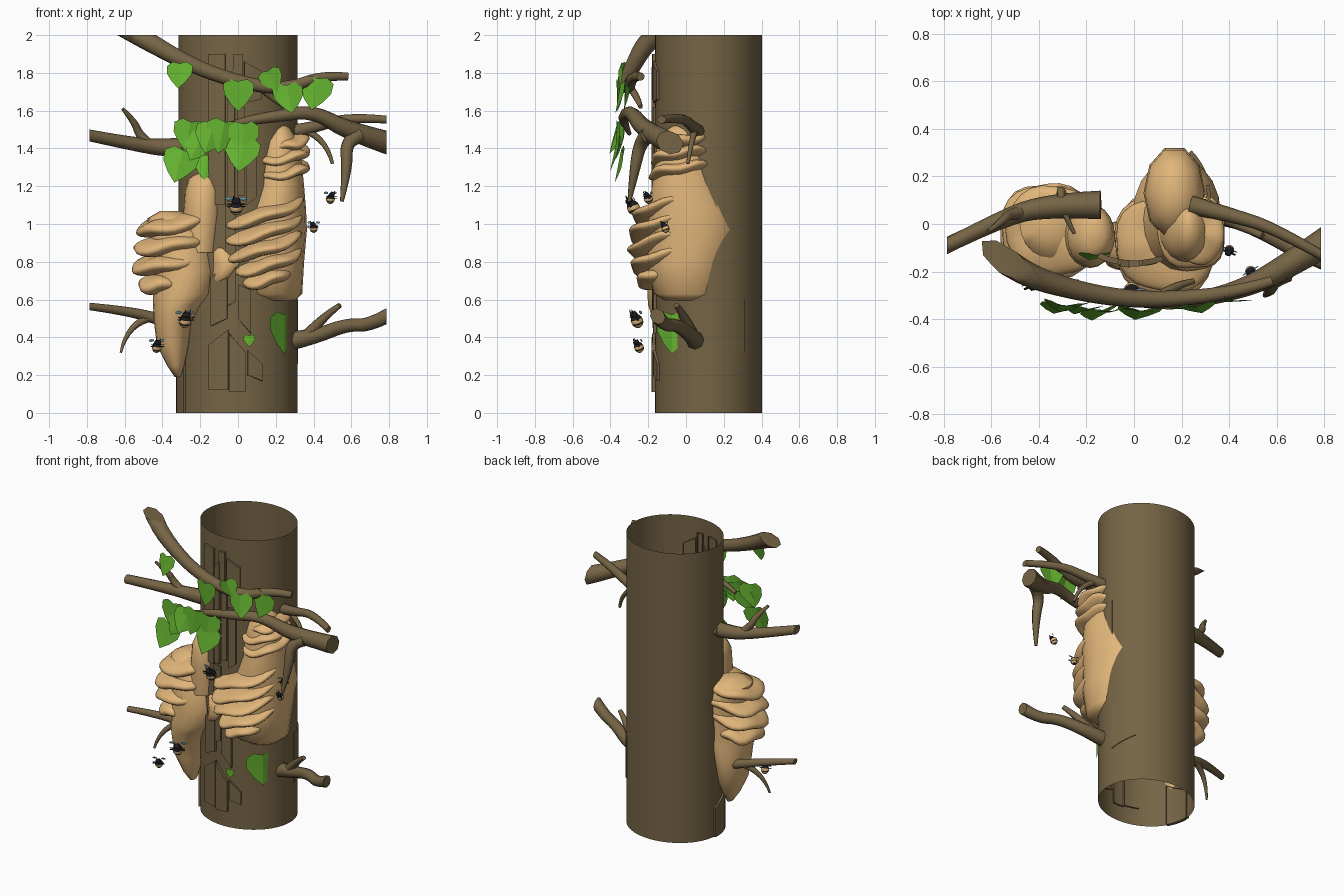
import bpy, bmesh, math, random
from mathutils import Matrix, Vector, Euler

random.seed(4)
if "Cube" in bpy.data.objects:
    bpy.data.objects.remove(bpy.data.objects["Cube"])


def material(name, r, g, b):
    m = bpy.data.materials.new(name)
    m.use_nodes = True
    m.diffuse_color = (r, g, b, 1)
    m.node_tree.nodes["Principled BSDF"].inputs["Base Color"].default_value = (r, g, b, 1)
    return m


BARK = material("bark brown", .18, .128, .06)
HIVE = material("hive tan", .75, .465, .195)
LEAF = material("leaf green", .13, .45, .03)
BLACK = material("bee black", .012, .012, .014)
WING = material("wing blue", .2, .42, .52)


def finish(name, bm, mats, angle=40, fix=True):
    if fix:
        bmesh.ops.recalc_face_normals(bm, faces=bm.faces)
    mesh = bpy.data.meshes.new(name)
    bm.to_mesh(mesh)
    bm.free()
    ob = bpy.data.objects.new(name, mesh)
    bpy.context.collection.objects.link(ob)
    for m in mats:
        mesh.materials.append(m)
    bpy.ops.object.select_all(action='DESELECT')
    ob.select_set(True)
    bpy.context.view_layer.objects.active = ob
    bpy.ops.object.shade_smooth_by_angle(angle=math.radians(angle))


def skin(bm, rings, closed=True):
    """Bridge consecutive rows of vertices with quads."""
    for a, b in zip(rings, rings[1:]):
        n = len(a)
        for i in range(n if closed else n - 1):
            j = (i + 1) % n
            bm.faces.new((a[i], a[j], b[j], b[i]))


# Hollow trunk
def on_trunk(deg, z, out=0):
    a = math.radians(deg)
    return Vector(((.316 + out) * math.sin(a), .12 - (.283 + out) * math.cos(a), z))


bm = bmesh.new()
skin(bm, [[bm.verts.new(on_trunk(i * 7.5, z)) for i in range(48)] for z in (0, 1, 2)])
finish("trunk", bm, [BARK])


# Raised bark plates: start angle, end angle, bottom, top, bottom slant, top slant, height
def bark_plate(a0, a1, z0, z1, s0, s1, out):
    bm = bmesh.new()
    cols = max(2, int((a1 - a0) / 6))
    rows = []
    for i in range(cols + 1):
        t = i / cols
        a, lo, hi = a0 + (a1 - a0) * t, z0 + s0 * t, z1 + s1 * t
        rows.append([bm.verts.new(on_trunk(a, z, o)) for z, o in
                     ((lo, -.01), (lo, out), (hi, out), (hi, -.01))])
    skin(bm, rows, closed=False)
    bm.faces.new(rows[0])
    bm.faces.new(rows[-1])
    finish("bark_plate", bm, [BARK], 30)


for p in ((-28, -9, .12, .36, 0, .08, .016), (-26, -10, .46, .72, .04, .06, .014),
          (-8, 7, .11, .42, 0, -.1, .02), (9, 23, .2, .33, -.03, -.07, .014),
          (0, 12, .5, .68, -.08, -.03, .016), (-12, -2, .56, 1.1, .03, 0, .012),
          (-28, -12, 1.1, 1.9, 0, 0, .014), (-10, -3, 1.12, 1.78, 0, .05, .02),
          (-1, 6, 1.15, 1.62, 0, 0, .014), (8, 17, 1.1, 1.52, .04, 0, .016),
          (-4, 4, 1.66, 1.9, 0, 0, .016), (6, 22, 1.64, 1.86, .02, -.05, .014),
          (-95, -62, 0, .2, 0, .08, .012), (74, 99, .9, 1.33, 0, 0, .005),
          (98, 131, .26, .6, .06, 0, .005)):
    bark_plate(*p)


# Hive bodies lofted through elliptical sections (x, y, z, rx, ry)
def loft(name, sections, seg=20):
    bm = bmesh.new()
    rings = []
    for x, y, z, rx, ry in sections:
        rings.append([bm.verts.new((x + rx * math.cos(a), y + ry * math.sin(a), z))
                      for a in (math.tau * i / seg for i in range(seg))])
    skin(bm, rings)
    bm.faces.new(rings[0])
    bm.faces.new(rings[-1])
    finish(name, bm, [HIVE], 60)


loft("right_hive_body", [
    (.2, .02, .595, .1, .13), (.18, .01, .63, .16, .18), (.17, .01, .8, .18, .22),
    (.18, .04, .97, .185, .24), (.2, .02, 1.08, .16, .22), (.22, 0, 1.2, .13, .18),
    (.22, -.02, 1.35, .115, .14), (.23, -.03, 1.44, .09, .12), (.23, -.02, 1.5, .05, .08),
    (.23, -.01, 1.53, .02, .04)])
loft("right_hive_core", [
    (.17, .1, 1.05, .1, .16), (.17, .13, 1.25, .13, .2), (.17, .13, 1.4, .125, .19),
    (.17, .13, 1.48, .09, .13), (.17, .13, 1.51, .03, .05)], 10)
loft("left_hive_body", [
    (-.32, -.03, .19, .015, .03), (-.33, -.03, .25, .045, .07), (-.345, -.02, .36, .085, .12),
    (-.345, -.02, .48, .1, .15), (-.32, -.03, .57, .13, .17), (-.29, -.03, .63, .16, .175),
    (-.28, -.03, .75, .165, .175), (-.31, -.01, .95, .16, .17), (-.35, 0, 1.03, .13, .14),
    (-.36, 0, 1.07, .05, .06)])
loft("upper_hive_lobe", [
    (-.2, -.04, .85, .1, .13), (-.185, -.05, 1.05, .105, .135), (-.18, -.05, 1.18, .1, .13),
    (-.175, -.04, 1.24, .085, .11), (-.165, -.04, 1.28, .04, .06)])
loft("hive_bridge", [
    (-.13, -.08, .66, .02, .04), (-.08, -.09, .72, .06, .1), (-.05, -.09, .79, .09, .105),
    (-.08, -.09, .85, .06, .09), (-.1, -.08, .9, .02, .04)], 12)


# Wavy hive layers: flattened, tilted lobes with full rims
def layer(name, pos, size, tilt, pitch):
    bm = bmesh.new()
    bmesh.ops.create_uvsphere(bm, u_segments=28, v_segments=12, radius=1)
    phase = random.uniform(0, 6)
    for v in bm.verts:
        a = math.atan2(v.co.y, v.co.x)
        r = math.hypot(v.co.x, v.co.y)
        k = (1 + .06 * math.sin(2 * a) ** 2 + .03 * r * math.sin(5 * a + phase)) / max(r, .05) ** .25
        v.co = Vector((v.co.x * k * size[0], v.co.y * k * size[1],
                       v.co.z * size[2] + .01 * r * math.sin(4 * a + phase)))
    turn = Euler((math.radians(pitch), -math.radians(tilt), 0)).to_matrix().to_4x4()
    bm.transform(Matrix.Translation(pos) @ turn)
    finish(name, bm, [HIVE], 60)


for z, x, rx, ry in ((1.06, .135, .22, .2), (.97, .13, .22, .22), (.885, .135, .21, .225),
                     (.8, .155, .19, .21), (.72, .15, .14, .18)):
    layer("right_hive_layer", (x, -.085, z), (rx, ry, .042), 17, 8)
for z, x, rx, ry in ((1.43, .27, .11, .14), (1.36, .24, .145, .16), (1.28, .245, .14, .17)):
    layer("upper_hive_layer", (x, -.03, z), (rx, ry, .036), 11, 8)
for z, x, rx, ry in ((1, -.34, .2, .19), (.9, -.355, .205, .2),
                     (.8, -.365, .2, .195), (.69, -.41, .12, .17)):
    layer("left_hive_layer", (x, -.03, z), (rx, ry, .05), 11, 6)


# Branches: tapered curves (x, y, z, radius) trimmed flat at the model's limits
def branch(name, *paths):
    cu = bpy.data.curves.new(name, 'CURVE')
    cu.dimensions = '3D'
    cu.bevel_depth = 1
    cu.bevel_resolution = 2
    cu.use_fill_caps = True
    for path in paths:
        s = cu.splines.new('NURBS')
        s.points.add(len(path) - 1)
        for p, (x, y, z, r) in zip(s.points, path):
            p.co, p.radius = (x, y, z, 1), r
        s.order_u, s.use_endpoint_u, s.resolution_u = 3, True, 4
    ob = bpy.data.objects.new(name, cu)
    bpy.context.collection.objects.link(ob)
    mesh = bpy.data.meshes.new_from_object(ob.evaluated_get(bpy.context.evaluated_depsgraph_get()))
    bpy.data.objects.remove(ob)
    bm = bmesh.new()
    bm.from_mesh(mesh)
    bpy.data.meshes.remove(mesh)
    bmesh.ops.remove_doubles(bm, verts=bm.verts, dist=.0001)
    for co, no in (((.785, 0, 0), (1, 0, 0)), ((-.785, 0, 0), (-1, 0, 0)), ((0, 0, 2), (0, 0, 1))):
        cut = bmesh.ops.bisect_plane(bm, geom=bm.verts[:] + bm.edges[:] + bm.faces[:],
                                     plane_co=co, plane_no=no, clear_outer=True)
        edges = [e for e in cut["geom_cut"] if isinstance(e, bmesh.types.BMEdge)]
        if edges:
            bmesh.ops.holes_fill(bm, edges=edges)
    finish(name, bm, [BARK], 50)


branch("top_branch",
       [(-.63, -.08, 2.06, .06), (-.5, -.2, 1.98, .055), (-.25, -.28, 1.84, .042),
        (0, -.32, 1.75, .038), (.25, -.31, 1.71, .034), (.45, -.28, 1.79, .028), (.58, -.24, 1.78, .022)],
       [(.1, -.31, 1.74, .02), (.16, -.26, 1.68, .02), (.25, -.24, 1.62, .012)])
branch("front_branch",
       [(-.17, -.3, 1.48, .012), (0, -.33, 1.54, .022), (.2, -.33, 1.57, .032),
        (.4, -.29, 1.6, .036), (.58, -.22, 1.49, .05), (.86, -.04, 1.41, .065)],
       [(.64, -.2, 1.47, .045), (.57, -.24, 1.44, .035), (.58, -.27, 1.3, .03), (.55, -.3, 1.12, .01)])
branch("right_branch",
       [(.24, .08, 1.48, .04), (.4, .04, 1.51, .03), (.6, -.02, 1.57, .025), (.82, -.15, 1.55, .02)],
       [(.35, .05, 1.5, .02), (.47, .03, 1.45, .015), (.5, .01, 1.32, .009)])
branch("left_branch",
       [(-.14, .08, 1.41, .06), (-.35, .08, 1.4, .05), (-.55, .03, 1.42, .035), (-.84, -.12, 1.48, .03)],
       [(-.46, .05, 1.41, .03), (-.53, .04, 1.48, .022), (-.54, .02, 1.53, .02), (-.61, -.03, 1.61, .009)],
       [(-.3, .1, 1.4, .025), (-.31, .17, 1.41, .018), (-.3, .05, 1.44, .014), (-.25, -.04, 1.42, .008)])
branch("lower_left_branch",
       [(-.2, .08, .45, .04), (-.4, .06, .49, .033), (-.58, .02, .54, .025), (-.84, -.1, .57, .018)],
       [(-.48, .04, .5, .022), (-.59, 0, .46, .016), (-.62, -.03, .32, .007)])
branch("lower_right_branch",
       [(.22, .06, .37, .055), (.4, .04, .4, .04), (.58, -.05, .47, .035), (.7, -.12, .46, .035),
        (.84, -.17, .54, .04)],
       [(.36, .04, .4, .035), (.44, .0, .5, .025), (.54, -.05, .57, .014)])


# Heart-shaped leaves, folded along the midrib
def leaf(x, y, z, s, roll, turn, pitch):
    bm = bmesh.new()
    mid = [bm.verts.new((0, 0, h)) for h in (0, -.35, -1)]
    for side in (-1, 1):
        rim = [bm.verts.new((side * w, d, h)) for w, d, h in
               ((.28, .05, .08), (.52, .1, -.08), (.5, .1, -.4), (.28, .05, -.72))]
        for f in ((mid[0], rim[0], rim[1], mid[1]), (mid[1], rim[1], rim[2]), (mid[1], rim[2], rim[3], mid[2])):
            bm.faces.new(f if side < 0 else f[::-1])
    rot = Euler([math.radians(d) for d in (pitch, roll, turn)])
    bm.transform(Matrix.Translation((x, y, z)) @ rot.to_matrix().to_4x4() @ Matrix.Scale(s, 4))
    finish("leaf", bm, [LEAF], 20, fix=False)


for x, z, s, roll in ((-.31, 1.85, .135, 0), (0, 1.755, .16, 0), (.16, 1.81, .12, -25), (.26, 1.735, .155, -8),
                      (.42, 1.77, .17, 10), (-.25, 1.54, .16, 10), (-.13, 1.52, .16, 20), (.03, 1.53, .16, 0),
                      (-.29, 1.39, .18, 15), (.03, 1.45, .18, 8), (-.07, 1.54, .17, 12), (-.19, 1.47, .15, 25)):
    leaf(x, -.365 + .25 * x * x, z, s, roll, random.uniform(-20, 15), random.uniform(-14, 2))
leaf(-.16, -.13, 1.36, .13, 10, 0, -10)
leaf(.245, -.075, .52, .21, 0, 58, 0)
leaf(.06, -.18, .41, .06, 0, 0, 0)


# Bees: striped body, head, wings, legs and antennae
def bee(x, y, z, s, turn):
    place = (Matrix.Translation((x, y, z)) @ Matrix.Rotation(math.radians(turn), 4, 'Z')
             @ Matrix.Rotation(math.radians(20), 4, 'X') @ Matrix.Scale(s, 4))
    bm = bmesh.new()

    def ball(pos, size, seg=12):
        m = Matrix.Translation(pos) @ Matrix.Diagonal((*size, 1))
        return bmesh.ops.create_uvsphere(bm, u_segments=seg, v_segments=12, radius=1, matrix=m)["verts"]

    ball((0, 0, -.1), (.85, .85, 1))
    for f in bm.faces:
        h = f.calc_center_median().z
        f.material_index = 1 if -.95 < h < -.5 or -.36 < h < .1 else 0
    ball((0, -.2, .9), (.6, .55, .45))
    for side in (-1, 1):
        wing = ball((side * .95, .5, 1), (.5, .06, .25), 8)
        for f in {f for v in wing for f in v.link_faces}:
            f.material_index = 2
        for h in (.15, .5):
            ball((side * .95, -.3, h), (.4, .12, .07), 6)
        ball((side * .35, -.4, 1.35), (.07, .1, .4), 6)
    bm.transform(place)
    finish("bee", bm, [BLACK, HIVE, WING], 50)


for b in ((-.01, -.28, 1.09, .04, 0), (.49, -.2, 1.135, .027, 30), (.4, -.11, .98, .025, -20),
          (-.28, -.26, .49, .038, 25), (-.43, -.25, .35, .03, 20)):
    bee(*b)
